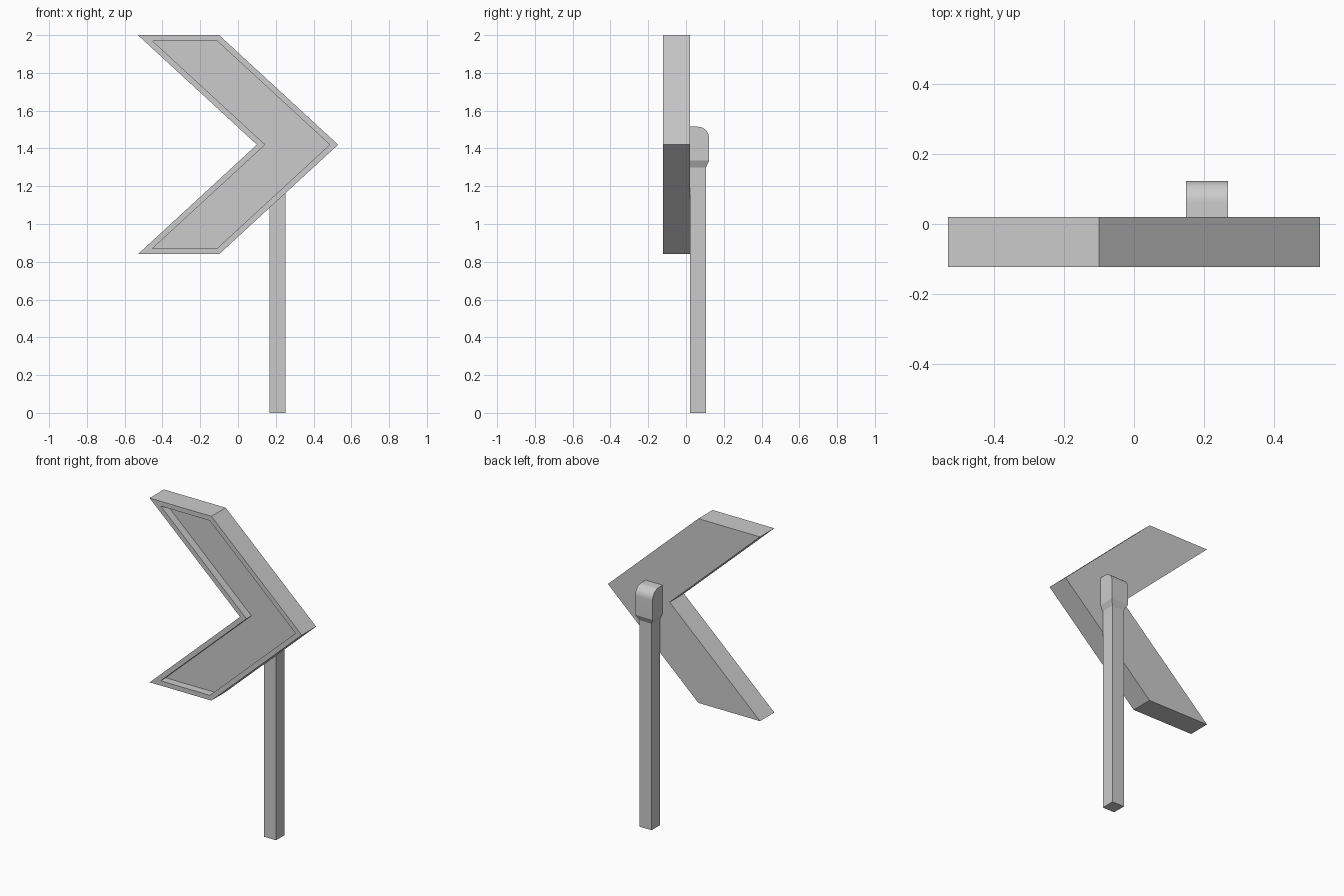
import bpy, bmesh, math

if "Cube" in bpy.data.objects:
    bpy.data.objects.remove(bpy.data.objects["Cube"])


def loft(name, rings):
    """Skin a list of equal-length point rings and cap both ends."""
    bm = bmesh.new()
    loops = [[bm.verts.new(p) for p in ring] for ring in rings]
    for a, b in zip(loops, loops[1:]):
        for i in range(len(a)):
            j = (i + 1) % len(a)
            bm.faces.new((a[i], a[j], b[j], b[i]))
    bm.faces.new(loops[0])
    bm.faces.new(loops[-1])
    bmesh.ops.recalc_face_normals(bm, faces=bm.faces)
    mesh = bpy.data.meshes.new(name)
    bm.to_mesh(mesh)
    bm.free()
    obj = bpy.data.objects.new(name, mesh)
    bpy.context.collection.objects.link(obj)
    return obj


def chevron(y, inset):
    """Arrow outline at depth y, shrunk evenly by inset."""
    mid, half = 1.42, 0.58
    run = 0.63 / half
    slide = inset * math.hypot(1, run)     # sideways shift of the slanted edges
    h = half - inset
    tip, notch = 0.53 - slide, 0.10 + slide
    pts = [(notch - h * run, h), (tip - h * run, h), (tip, 0),
           (tip - h * run, -h), (notch - h * run, -h), (notch, 0)]
    return [(x, y, mid + z) for x, z in pts]


# Arrow-shaped sign box with a thin raised rim and recessed front panel
loft("arrow_sign", [chevron(0.02, 0), chevron(-0.122, 0),
                    chevron(-0.122, 0.03), chevron(-0.072, 0.03)])


def section(z, half_width, back):
    """Rectangular pole section, flush with the back of the sign."""
    c, front = 0.208, 0.02
    return [(c - half_width, front, z), (c + half_width, front, z),
            (c + half_width, back, z), (c - half_width, back, z)]


# Square pole
loft("pole", [section(0, 0.0425, 0.106), section(1.30, 0.0425, 0.106)])

# Wider mounting cap: tapered foot, rounded rear top
r = 0.06
arc = [math.radians(90 * i / 12) for i in range(13)]
cap = loft("mounting_cap", [section(1.30, 0.0425, 0.106)] +
           [section(1.335, 0.06, 0.122)] +
           [section(1.515 - r + r * math.sin(a), 0.06, 0.122 - r + r * math.cos(a))
            for a in arc])
bpy.context.view_layer.objects.active = cap
cap.select_set(True)
bpy.ops.object.shade_smooth_by_angle(angle=math.radians(20))
